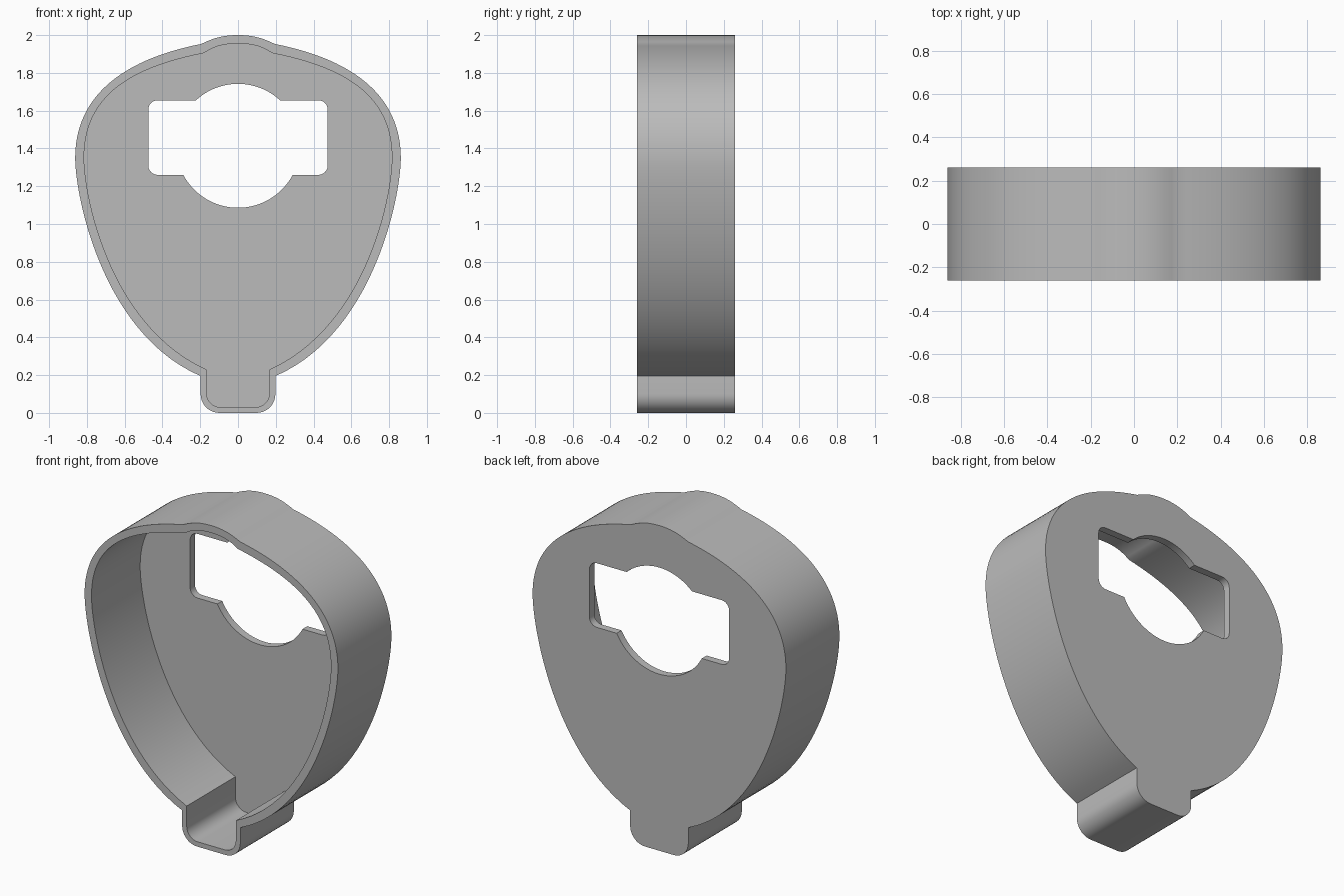
import bpy, bmesh, math
from mathutils import Vector
from mathutils.geometry import interpolate_bezier

cube = bpy.data.objects.get("Cube")
if cube:
    bpy.data.objects.remove(cube, do_unlink=True)

FRONT, FLOOR, BACK = -0.26, 0.213, 0.26


def bezier(a, b, c, d, count):
    pts = interpolate_bezier(*[Vector((p[0], p[1], 0)) for p in (a, b, c, d)], count)
    return [(p.x, p.y) for p in pts]


def arc(cx, cz, radius, start, end, count):
    angles = [start + (end - start) * i / (count - 1) for i in range(count)]
    return [(cx + radius * math.cos(a), cz + radius * math.sin(a)) for a in angles]


def mirrored(half):
    """Close a right half, listed from top centre to bottom, across x = 0."""
    return half + [(-x, z) for x, z in reversed(half) if x > 1e-5]


def outline(top, shoulder, upper, side, lower, tab, base, radius):
    """Crest, rounded body and bottom tab of the shell."""
    half = bezier((0, top), (0.08, top), (0.13, top - 0.015), shoulder, 10)
    half += bezier(shoulder, upper, (side, 1.67), (side, 1.35), 28)[1:]
    half += bezier((side, 1.35), (side, 1.15), lower, tab, 28)[1:]
    half += arc(tab[0] - radius, base + radius, radius, 0, -math.pi / 2, 10)
    return mirrored(half)


def window():
    """Rounded slot merged with a round opening."""
    cz, r, low, high, w, c = 1.414, 0.328, 1.26, 1.655, 0.475, 0.05
    a_top = math.asin((high - cz) / r)
    a_low = math.asin((low - cz) / r)
    half = arc(0, cz, r, math.pi / 2, a_top, 14)
    half += arc(w - c, high - c, c, math.pi / 2, 0, 7)
    half += arc(w - c, low + c, c, 0, -math.pi / 2, 7)
    half += arc(0, cz, r, a_low, -math.pi / 2, 18)
    return mirrored(half)


outer = outline(2.0, (0.195, 1.953), (0.62, 1.87), 0.862, (0.72, 0.42), (0.198, 0.195), 0.0, 0.1)
inner = outline(1.955, (0.18, 1.905), (0.585, 1.825), 0.815, (0.68, 0.46), (0.167, 0.23), 0.03, 0.075)
hole = window()

bm = bmesh.new()


def ring(points, y):
    verts = [bm.verts.new((x, y, z)) for x, z in points]
    edges = [bm.edges.new((v, verts[i - 1])) for i, v in enumerate(verts)]
    return verts, edges


def wall(a, b):
    for i in range(len(a[0])):
        bm.faces.new((a[0][i - 1], a[0][i], b[0][i], b[0][i - 1]))


def flat(a, b):
    bmesh.ops.triangle_fill(bm, use_beauty=True, edges=a[1] + b[1])


outer_front, outer_back = ring(outer, FRONT), ring(outer, BACK)
inner_front, inner_floor = ring(inner, FRONT), ring(inner, FLOOR)
hole_floor, hole_back = ring(hole, FLOOR), ring(hole, BACK)

# Rim, floor and back, each a flat face with an opening
flat(outer_front, inner_front)
flat(inner_floor, hole_floor)
flat(outer_back, hole_back)
# Outside, inside and window walls
wall(outer_front, outer_back)
wall(inner_front, inner_floor)
wall(hole_floor, hole_back)
bmesh.ops.recalc_face_normals(bm, faces=bm.faces[:])

mesh = bpy.data.meshes.new("shell_cover")
bm.to_mesh(mesh)
bm.free()
shell = bpy.data.objects.new("shell_cover", mesh)
bpy.context.collection.objects.link(shell)

# Plain grey
grey = bpy.data.materials.new("light_grey")
grey.use_nodes = True
colour = (0.5, 0.5, 0.5, 1)
grey.diffuse_color = colour
grey.node_tree.nodes["Principled BSDF"].inputs["Base Color"].default_value = colour
mesh.materials.append(grey)

bpy.ops.object.select_all(action="DESELECT")
shell.select_set(True)
bpy.context.view_layer.objects.active = shell
bpy.ops.object.shade_smooth_by_angle(angle=math.radians(25))
